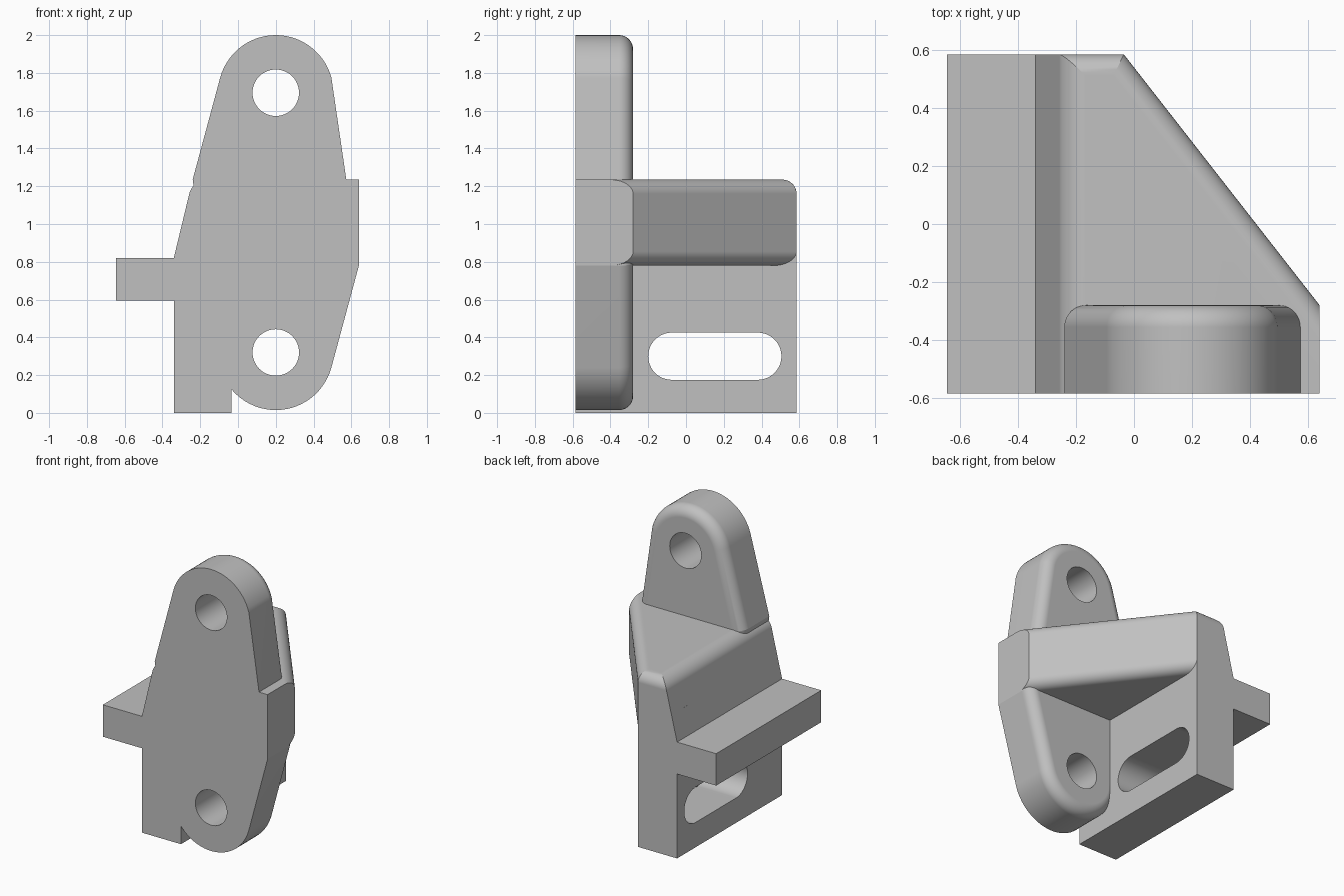
import bpy
import bmesh
from math import acos, atan2, cos, hypot, pi, sin, tan

cube = bpy.data.objects.get("Cube")
if cube:
    bpy.data.objects.remove(cube, do_unlink=True)

grey = bpy.data.materials.new("plain grey")
grey.use_nodes = True
colour = (0.53, 0.53, 0.53, 1)
grey.diffuse_color = colour
grey.node_tree.nodes["Principled BSDF"].inputs["Base Color"].default_value = colour

FRONT, BACK = -0.585, 0.585
PLATE_BACK = -0.28
FILLET = 0.075
STEPS = 10


def loft(name, rings, bevel_edges=()):
    """Closed solid through equal-sized rings, with chosen edges rounded."""
    bm = bmesh.new()
    loops = [[bm.verts.new(p) for p in ring] for ring in rings]
    n = len(loops[0])
    for a, b in zip(loops, loops[1:]):
        for i in range(n):
            j = (i + 1) % n
            bm.faces.new((a[i], a[j], b[j], b[i]))
    bm.faces.new(loops[0])
    bm.faces.new(loops[-1])
    bmesh.ops.recalc_face_normals(bm, faces=bm.faces)
    edges = [bm.edges.get((loops[r][i], loops[r][(i + 1) % n])) for r, i in bevel_edges]
    if edges:
        bmesh.ops.bevel(bm, geom=edges, offset=FILLET, offset_type='OFFSET',
                        segments=STEPS, profile=0.5, affect='EDGES')
    mesh = bpy.data.meshes.new(name)
    bm.to_mesh(mesh)
    bm.free()
    mesh.materials.append(grey)
    obj = bpy.data.objects.new(name, mesh)
    bpy.context.collection.objects.link(obj)
    return obj


def activate(obj):
    bpy.ops.object.select_all(action='DESELECT')
    obj.select_set(True)
    bpy.context.view_layer.objects.active = obj


def cut(obj, cutter):
    cutter.hide_render = True
    mod = obj.modifiers.new("cut", 'BOOLEAN')
    mod.operation = 'DIFFERENCE'
    mod.solver = 'EXACT'
    mod.object = cutter
    activate(obj)
    bpy.ops.object.modifier_apply(modifier=mod.name)
    bpy.data.objects.remove(cutter, do_unlink=True)


def finish(obj):
    activate(obj)
    bpy.ops.object.shade_smooth_by_angle(angle=0.21)
    mod = obj.modifiers.new("flat faces", 'WEIGHTED_NORMAL')
    mod.keep_sharp = True


def arc(cx, cy, r, start, end, count):
    return [(cx + r * cos(start + (end - start) * i / count),
             cy + r * sin(start + (end - start) * i / count)) for i in range(count + 1)]


# Front plate: two round ends joined by tangent sides, back rim rounded
CX, CZ = 0.2, 1.0075
HALF_W, KINK, END, RADIUS = 0.44, 0.2275, 0.6875, 0.305
drop = END - KINK
lean = acos(RADIUS / hypot(HALF_W, drop)) - atan2(drop, HALF_W)


def plate_ring(inset, y):
    w, k = HALF_W - inset, KINK - inset * tan(lean / 2)
    top = arc(0, END, RADIUS - inset, lean, pi - lean, 28)
    half = top + [(-w, k)]
    outline = half + [(-x, -z) for x, z in half]
    return [(CX + x, y, CZ + z) for x, z in outline]


rings = [plate_ring(0, FRONT)]
for i in range(STEPS + 1):
    t = pi / 2 * i / STEPS
    rings.append(plate_ring(FILLET * (1 - cos(t)), PLATE_BACK - FILLET * (1 - sin(t))))
plate = loft("front_plate", rings)

# Bolt holes
for side in (-1, 1):
    circle = arc(CX, CZ + side * END, 0.123, 0, 2 * pi, 48)[:-1]
    cut(plate, loft("hole_cutter", [[(x, y, z) for x, z in circle] for y in (-1, 1)]))
finish(plate)

# Side wall with its flange, and a slot through it
INNER, OUTER, FLANGE_TOP = -0.035, -0.34, 0.82
TOP, BOTTOM = 1.235, 0.78


def slope_x(z):
    return OUTER + 0.1 * (z - FLANGE_TOP) / (TOP - FLANGE_TOP)


section = [(OUTER, 0), (INNER, 0), (INNER, 1), (slope_x(1), 1), (OUTER, FLANGE_TOP),
           (-0.645, FLANGE_TOP), (-0.645, 0.595), (OUTER, 0.595)]
wall = loft("side_wall_and_flange", [[(x, y, z) for x, z in section] for y in (FRONT, BACK)])
slot = arc(0.38, 0.3, 0.125, -pi / 2, pi / 2, 24) + arc(-0.075, 0.3, 0.125, pi / 2, 3 * pi / 2, 24)
cut(wall, loft("slot_cutter", [[(x, y, z) for y, z in slot] for x in (-0.5, 0.2)]))
finish(wall)

# Triangular gusset bracing the plate against the wall
TIP = CX + HALF_W


def gusset_ring(z):
    x = slope_x(z)
    return [(x, FRONT, z), (TIP, FRONT, z), (TIP, PLATE_BACK, z), (INNER, BACK, z), (x, BACK, z)]


gusset = loft("gusset", [gusset_ring(BOTTOM), gusset_ring(TOP)],
              bevel_edges=[(0, 2), (1, 2), (1, 3), (1, 4)])
finish(gusset)
